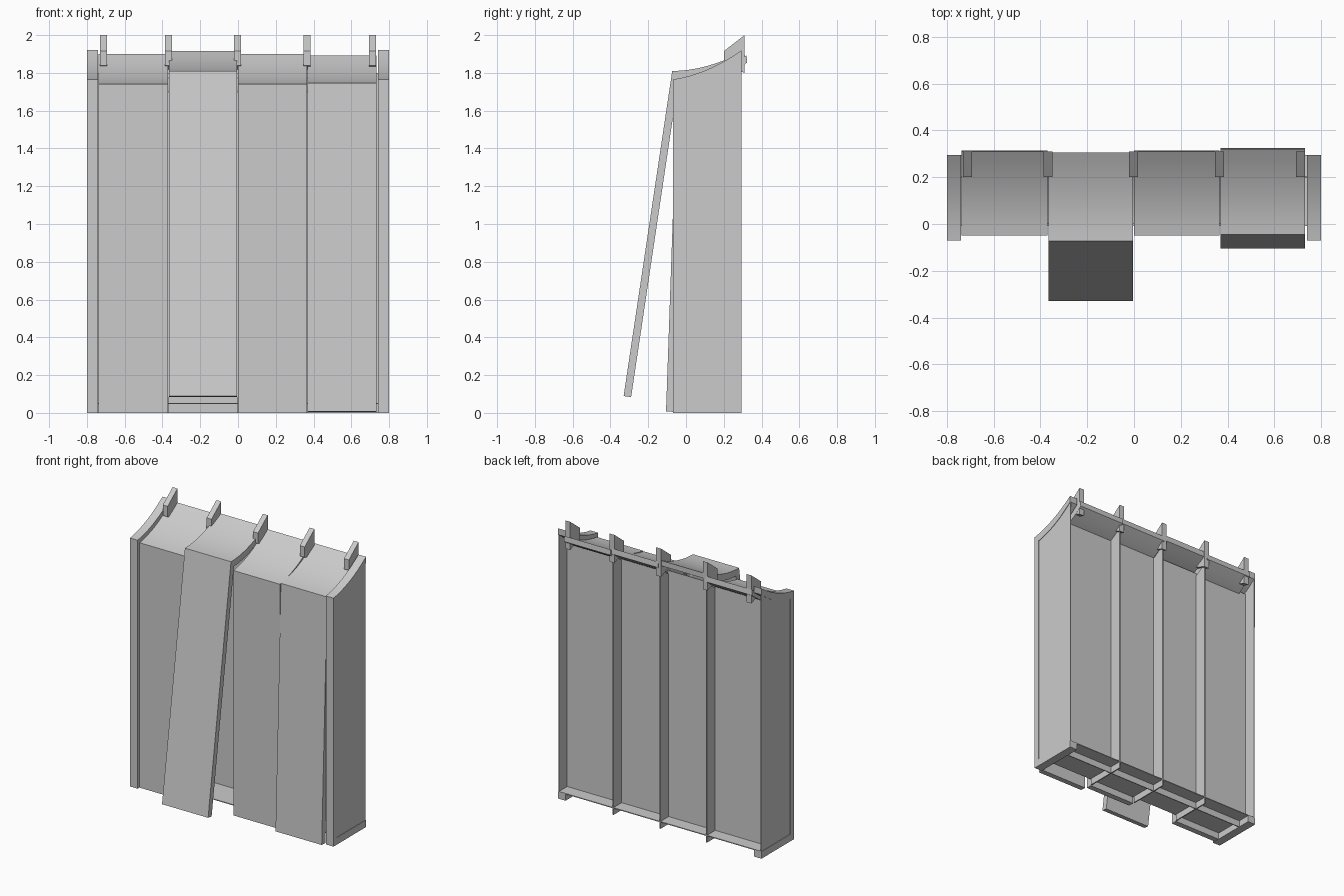
import bpy, bmesh, math

if "Cube" in bpy.data.objects:
    bpy.data.objects.remove(bpy.data.objects["Cube"])


def prism(name, pts, x0, x1, smooth=False):
    """Extrude a closed (y, z) profile from x0 to x1."""
    bm = bmesh.new()
    face = bm.faces.new([bm.verts.new((x0, y, z)) for y, z in pts])
    ext = bmesh.ops.extrude_face_region(bm, geom=[face])
    moved = [v for v in ext["geom"] if isinstance(v, bmesh.types.BMVert)]
    bmesh.ops.translate(bm, verts=moved, vec=(x1 - x0, 0, 0))
    bmesh.ops.recalc_face_normals(bm, faces=bm.faces)
    me = bpy.data.meshes.new(name)
    bm.to_mesh(me)
    bm.free()
    ob = bpy.data.objects.new(name, me)
    bpy.context.collection.objects.link(ob)
    if smooth:
        bpy.ops.object.select_all(action='DESELECT')
        ob.select_set(True)
        bpy.context.view_layer.objects.active = ob
        bpy.ops.object.shade_smooth_by_angle(angle=math.radians(30))
    return ob


def rect(y0, y1, z0, z1):
    return [(y0, z0), (y1, z0), (y1, z1), (y0, z1)]


def sweep(a, b, n=8):
    """Concave rising curve between two (y, z) points."""
    return [(a[0] + (b[0] - a[0]) * t,
             a[1] + (b[1] - a[1]) * (0.35 * t + 0.65 * t * t))
            for t in (i / n for i in range(n + 1))]


# Four bent panels: straight front and curved top, two of them hanging loose
outer = sweep((-0.05, 1.74), (0.31, 1.90))
inner = sweep((-0.01, 1.70), (0.315, 1.862))


def panel(name, x0, x1, corner, degrees):
    c, s = math.cos(math.radians(degrees)), math.sin(math.radians(degrees))
    prof = [(-0.05, 0.0)] + outer + inner[::-1] + [(-0.01, 0.0)]
    pts = []
    for y, z in prof:
        dy, dz = y + 0.05, z - 1.74
        pts.append((corner[0] + dy * c + dz * s, corner[1] + dz * c - dy * s))
    return prism(name, pts, x0, x1, True)


panel("panel_fixed_left", -0.738, -0.370, (-0.05, 1.74), 0)
panel("panel_loose_wide", -0.366, -0.004, (-0.073, 1.81), 8.5)
panel("panel_fixed_right", 0.0, 0.365, (-0.05, 1.74), 0)
panel("panel_loose_slight", 0.369, 0.732, (-0.045, 1.746), 2)

# End frames with a thin side wall
frame_out = sweep((-0.07, 1.765), (0.295, 1.92))
frame_in = sweep((-0.03, 1.72), (0.295, 1.875))
frame = ([(0.295, 0.0), (-0.07, 0.0)] + frame_out + frame_in[::-1]
         + [(-0.03, 0.05), (0.295, 0.05)])
wall = [(0.294, 0.05), (-0.03, 0.05)] + frame_in
for side, name in ((-1, "left"), (1, "right")):
    prism("end_frame_" + name, frame, side * 0.74, side * 0.80, True)
    prism("end_wall_" + name, wall, side * 0.792, side * 0.797)

# Inner ribs between the bays
rib = [(0.295, 0.0), (0.0, 0.0)] + sweep((0.0, 1.70), (0.295, 1.84))
for i, x in enumerate((-0.368, -0.002, 0.367)):
    prism("rib_%d" % (i + 1), rib, x - 0.004, x + 0.004)

# Back wall and floor plate, raised above the ground
prism("back_wall", rect(0.197, 0.203, 0.0, 1.80), -0.793, 0.793)
prism("floor_plate", rect(-0.008, 0.295, 0.046, 0.052), -0.793, 0.793)

# Hooks along the top rear edge
hook = [(0.20, 1.84), (0.20, 1.915), (0.31, 2.0), (0.31, 1.80)]
for i, x in enumerate((-0.712, -0.368, -0.002, 0.365, 0.712)):
    prism("hook_%d" % (i + 1), hook, x - 0.019, x + 0.019)
